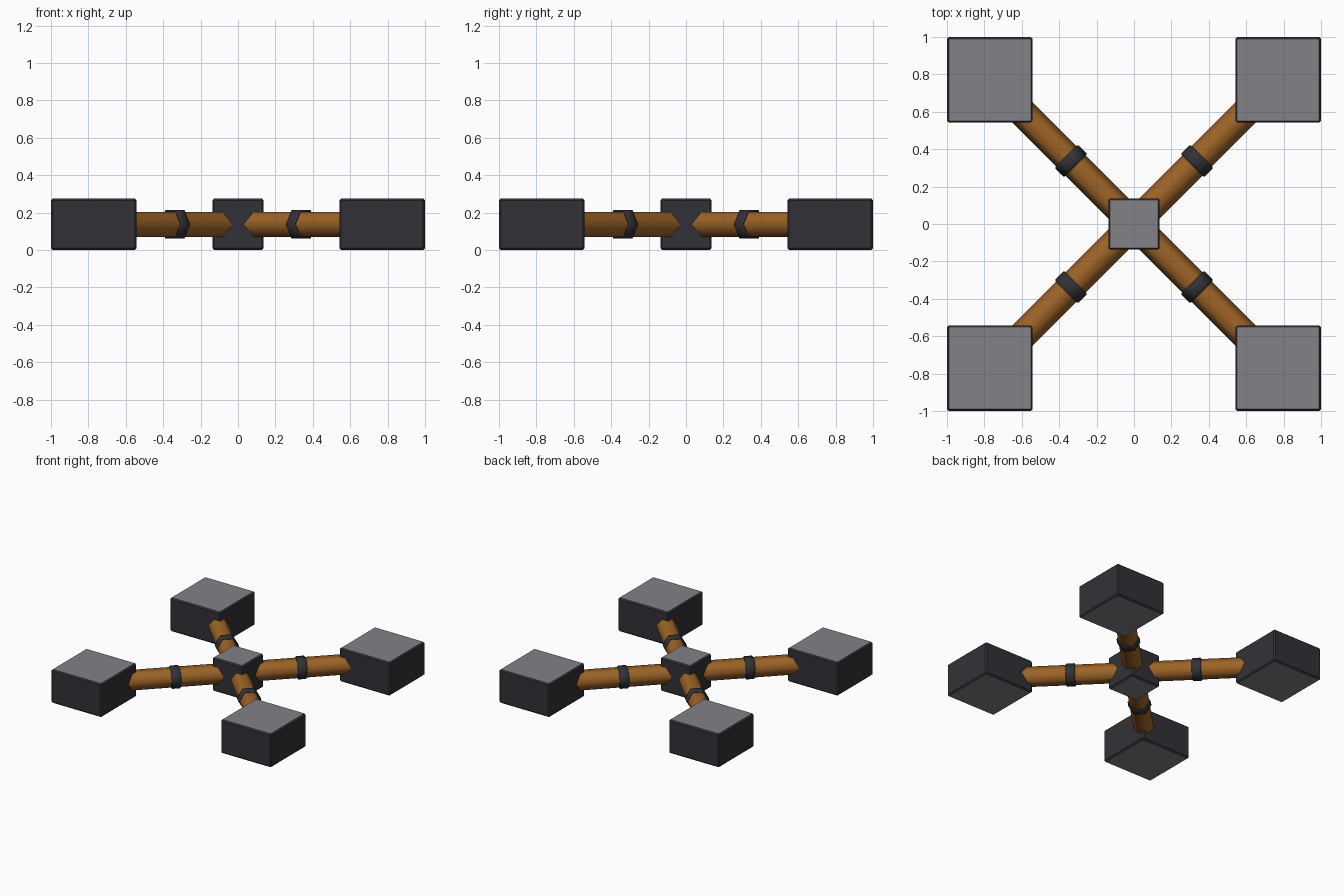
import bpy, bmesh, math
from mathutils import Vector

if "Cube" in bpy.data.objects:
    bpy.data.objects.remove(bpy.data.objects["Cube"])


def material(name, rgb):
    m = bpy.data.materials.new(name)
    m.diffuse_color = (*rgb, 1)
    m.use_nodes = True
    m.node_tree.nodes["Principled BSDF"].inputs["Base Color"].default_value = m.diffuse_color
    return m


DARK = material("dark iron", (0.032, 0.031, 0.039))
LIGHT = material("light grey plate", (0.220, 0.220, 0.245))
WOOD = material("brown wood", (0.335, 0.125, 0.020))
AXIS_Z = 0.1375


def finish(bm, name, mats):
    bmesh.ops.recalc_face_normals(bm, faces=bm.faces)
    me = bpy.data.meshes.new(name)
    bm.to_mesh(me)
    bm.free()
    for m in mats:
        me.materials.append(m)
    ob = bpy.data.objects.new(name, me)
    bpy.context.collection.objects.link(ob)
    return ob


def block(name, x, y, size, height=0.275, bevel=0.01):
    """Bevelled box standing on the ground with lighter top and bottom faces."""
    bm = bmesh.new()
    bmesh.ops.create_cube(bm, size=1)
    for v in bm.verts:
        v.co = Vector((x + v.co.x * size, y + v.co.y * size, (v.co.z + 0.5) * height))
    bmesh.ops.bevel(bm, geom=list(bm.edges), offset=bevel, segments=1,
                    profile=0.5, affect='EDGES')
    bm.normal_update()
    for f in bm.faces:
        f.material_index = 1 if abs(f.normal.z) > 0.95 else 0
    return finish(bm, name, (DARK, LIGHT))


def hex_bar(name, angle, stations, mat):
    """Six-sided bar along a horizontal direction; stations are (distance, radius)."""
    along = Vector((math.cos(angle), math.sin(angle), 0))
    side = Vector((-along.y, along.x, 0))
    bm = bmesh.new()
    loops = []
    for d, r in stations:
        loops.append([bm.verts.new(along * d + side * (r * math.cos(i * math.pi / 3))
                      + Vector((0, 0, AXIS_Z + r * math.sin(i * math.pi / 3))))
                      for i in range(6)])
    for a, b in zip(loops, loops[1:]):
        for i in range(6):
            j = (i + 1) % 6
            bm.faces.new((a[i], a[j], b[j], b[i])).smooth = True
    for cap in (loops[0], loops[-1]):
        for e in bm.faces.new(cap).edges:
            e.smooth = False
    return finish(bm, name, (mat,))


# centre hub
block("centre_block", 0, 0, 0.275)

# four arms, each with a wooden shaft, a band and an end block
for k, corner in enumerate(("back_right", "back_left", "front_left", "front_right")):
    a = math.pi / 4 + k * math.pi / 2
    sx, sy = math.copysign(1, math.cos(a)), math.copysign(1, math.sin(a))
    block(corner + "_block", sx * 0.771, sy * 0.771, 0.458)
    hex_bar(corner + "_shaft", a, ((0.03, 0.077), (0.95, 0.077)), WOOD)
    c, h, b, r = 0.477, 0.036, 0.007, 0.0875
    hex_bar(corner + "_band", a,
            ((c - h, r - b), (c - h + b, r), (c + h - b, r), (c + h, r - b)), DARK)
